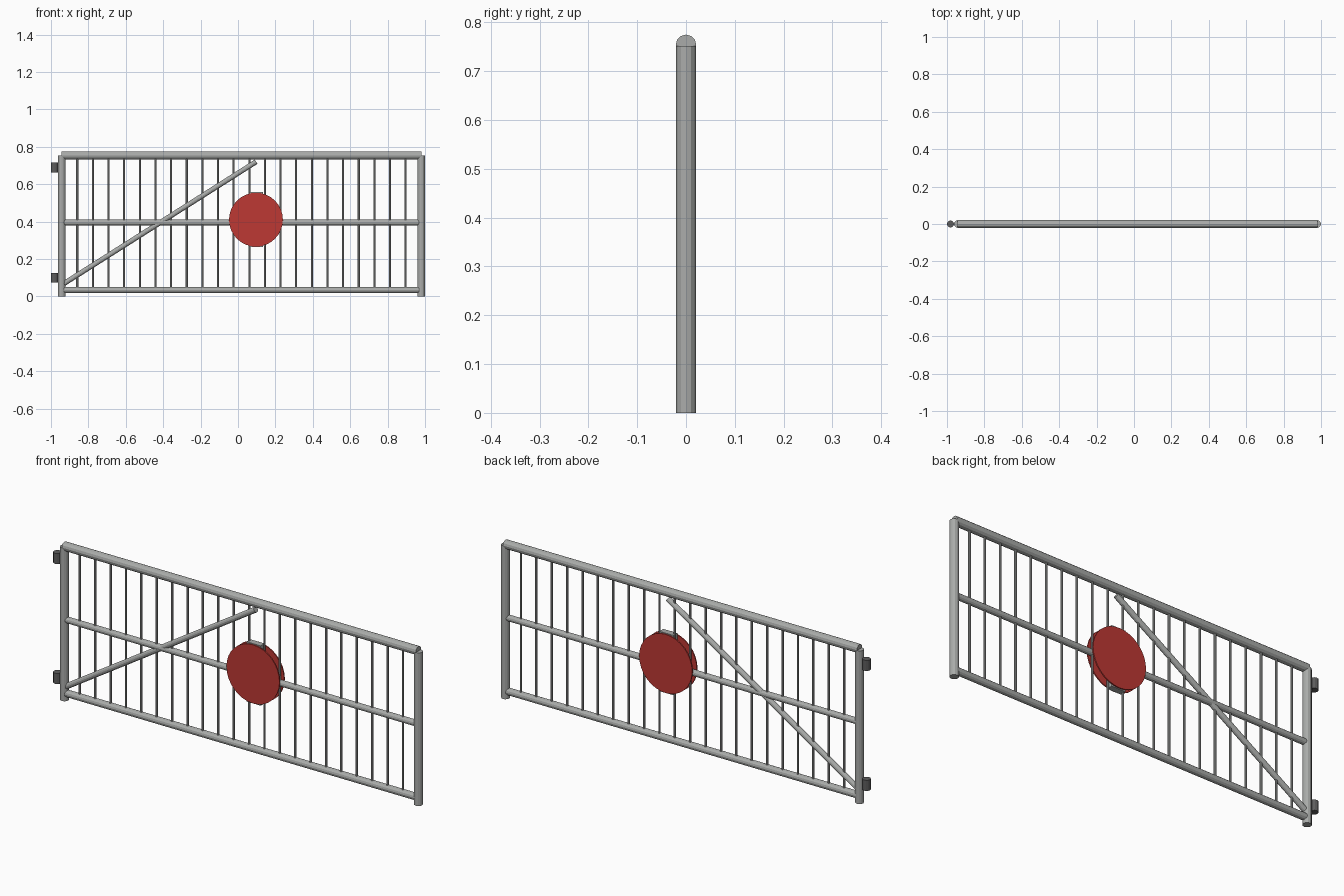
import bpy
from math import radians
from mathutils import Vector

cube = bpy.data.objects.get("Cube")
if cube:
    bpy.data.objects.remove(cube, do_unlink=True)


def make_material(name, colour):
    mat = bpy.data.materials.new(name)
    mat.use_nodes = True
    mat.diffuse_color = (*colour, 1)
    mat.node_tree.nodes["Principled BSDF"].inputs["Base Color"].default_value = (*colour, 1)
    return mat


STEEL = make_material("galvanised grey", (0.40, 0.41, 0.40))
DARK = make_material("dark steel", (0.11, 0.11, 0.11))
RED = make_material("sign red", (0.51, 0.04, 0.034))


def tube(name, start, end, radius, mat, sides=12):
    """Capped straight tube between two points."""
    a, b = Vector(start), Vector(end)
    axis = b - a
    bpy.ops.mesh.primitive_cylinder_add(
        vertices=sides, radius=radius, depth=axis.length, location=(a + b) / 2,
        rotation=axis.to_track_quat("Z", "Y").to_euler())
    obj = bpy.context.object
    obj.name = name
    obj.data.materials.append(mat)
    return obj


LEFT, RIGHT = 0.98, -0.943
BOTTOM, MIDDLE, TOP = 0.034, 0.395, 0.754

# Frame posts and rails
for name, x in (("left_post", LEFT), ("right_post", RIGHT)):
    tube(name, (x, 0, 0), (x, 0, 0.752), 0.02, STEEL)
for name, z, r in (("bottom_rail", BOTTOM, 0.017), ("middle_rail", MIDDLE, 0.015),
                   ("top_rail", TOP, 0.021)):
    tube(name, (RIGHT, 0, z), (LEFT, 0, z), r, STEEL)

# Evenly spaced infill bars
GAPS = 23
for i in range(1, GAPS):
    x = RIGHT + (LEFT - RIGHT) * i / GAPS
    tube(f"infill_bar_{i}", (x, 0, BOTTOM), (x, 0, TOP), 0.0055, STEEL, 8)

# Diagonal brace
tube("diagonal_brace", (RIGHT + 0.01, 0, 0.067), (0.097, 0, 0.72), 0.0135, STEEL)

# Hinge barrels beside the right post
for name, z in (("lower_hinge", 0.1), ("upper_hinge", 0.689)):
    tube(name, (-0.981, 0, z - 0.026), (-0.981, 0, z + 0.026), 0.019, DARK)

# Round sign plates on both faces with a backing block between them
SIGN_X, SIGN_Z = 0.096, 0.41
for name, y in (("front_sign", -0.018), ("back_sign", 0.018)):
    tube(name, (SIGN_X, y - 0.003, SIGN_Z), (SIGN_X, y + 0.003, SIGN_Z), 0.144, RED, 32)
    bpy.ops.object.shade_smooth_by_angle(angle=radians(30))
bpy.ops.mesh.primitive_cube_add(size=1, location=(SIGN_X, 0, SIGN_Z))
block = bpy.context.object
block.name = "sign_backing"
block.dimensions = (0.076, 0.03, 0.294)
block.data.materials.append(STEEL)
